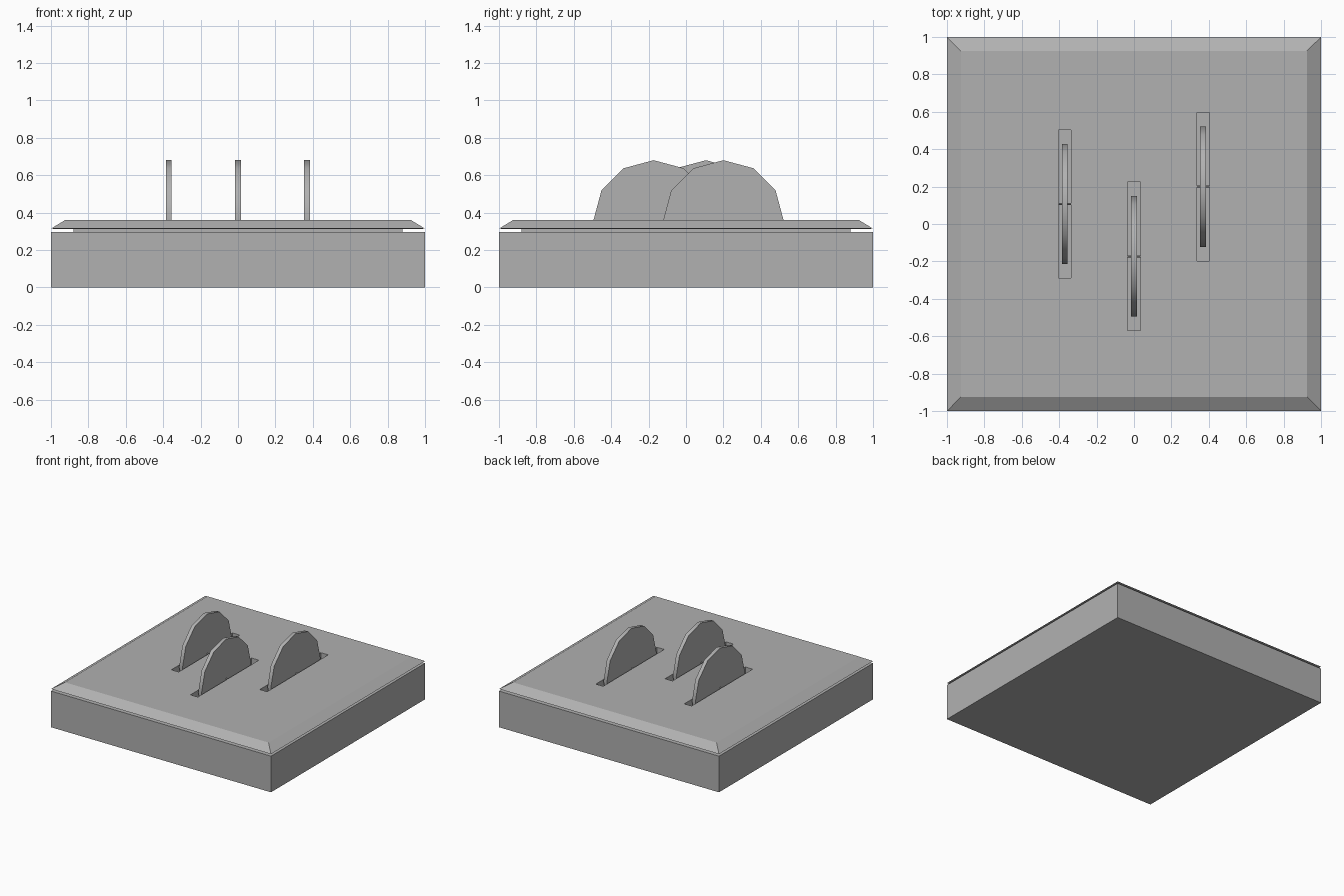
import bpy, bmesh, math
from mathutils import Matrix

if "Cube" in bpy.data.objects:
    bpy.data.objects.remove(bpy.data.objects["Cube"])

# Dark grey shared by every part
grey = bpy.data.materials.new("dark_grey")
grey.diffuse_color = (0.44, 0.44, 0.44, 1)
grey.use_nodes = True
grey.node_tree.nodes["Principled BSDF"].inputs["Base Color"].default_value = grey.diffuse_color


def finish(name, bm):
    bmesh.ops.recalc_face_normals(bm, faces=bm.faces)
    mesh = bpy.data.meshes.new(name)
    bm.to_mesh(mesh)
    bm.free()
    mesh.materials.append(grey)
    ob = bpy.data.objects.new(name, mesh)
    bpy.context.collection.objects.link(ob)
    return ob


def square_stack(name, profile):
    """Square rings of (half width, height), bridged and capped."""
    bm = bmesh.new()
    rings = [[bm.verts.new((sx * h, sy * h, z))
              for sx, sy in ((-1, -1), (1, -1), (1, 1), (-1, 1))] for h, z in profile]
    for a, b in zip(rings, rings[1:]):
        for i in range(4):
            j = (i + 1) % 4
            bm.faces.new((a[i], a[j], b[j], b[i]))
    bm.faces.new(rings[0][::-1])
    bm.faces.new(rings[-1])
    return finish(name, bm)


def box(name, centre, size):
    bm = bmesh.new()
    bmesh.ops.create_cube(bm, size=1,
                          matrix=Matrix.Translation(centre) @ Matrix.Diagonal((*size, 1)))
    return finish(name, bm)


def disc_x(name, centre, radius, width, sides):
    """Disc along x with a smooth rim and sharp flat caps."""
    bm = bmesh.new()
    bmesh.ops.create_cone(bm, cap_ends=True, segments=sides, radius1=radius,
                          radius2=radius, depth=width,
                          matrix=Matrix.Translation(centre) @ Matrix.Rotation(math.pi / 2, 4, 'Y'))
    for f in bm.faces:
        f.smooth = len(f.verts) == 4
    for e in bm.edges:
        e.smooth = all(len(f.verts) == 4 for f in e.link_faces)
    return finish(name, bm)


# Base block
square_stack("base", [(1, 0), (1, 0.297)])

# Chamfered top plate on a recessed neck
plate = square_stack("top_plate", [(0.88, 0.297), (0.88, 0.312), (0.94, 0.312),
                                   (1, 0.314), (0.925, 0.36)])

# Blades, each on a thin axle in its own slot
for x, y in ((-0.37, 0.107), (0, -0.173), (0.369, 0.2)):
    cutter = box("slot_cutter", (x, y, 0.35), (0.067, 0.793, 0.14))
    cutter.hide_render = True
    cutter.hide_set(True)
    cut = plate.modifiers.new("slot", 'BOOLEAN')
    cut.operation, cut.solver, cut.object = 'DIFFERENCE', 'EXACT', cutter
    disc_x("blade", (x, y, 0.358), 0.322, 0.03, 12)
    disc_x("axle", (x, y, 0.354), 0.005, 0.067, 6)
